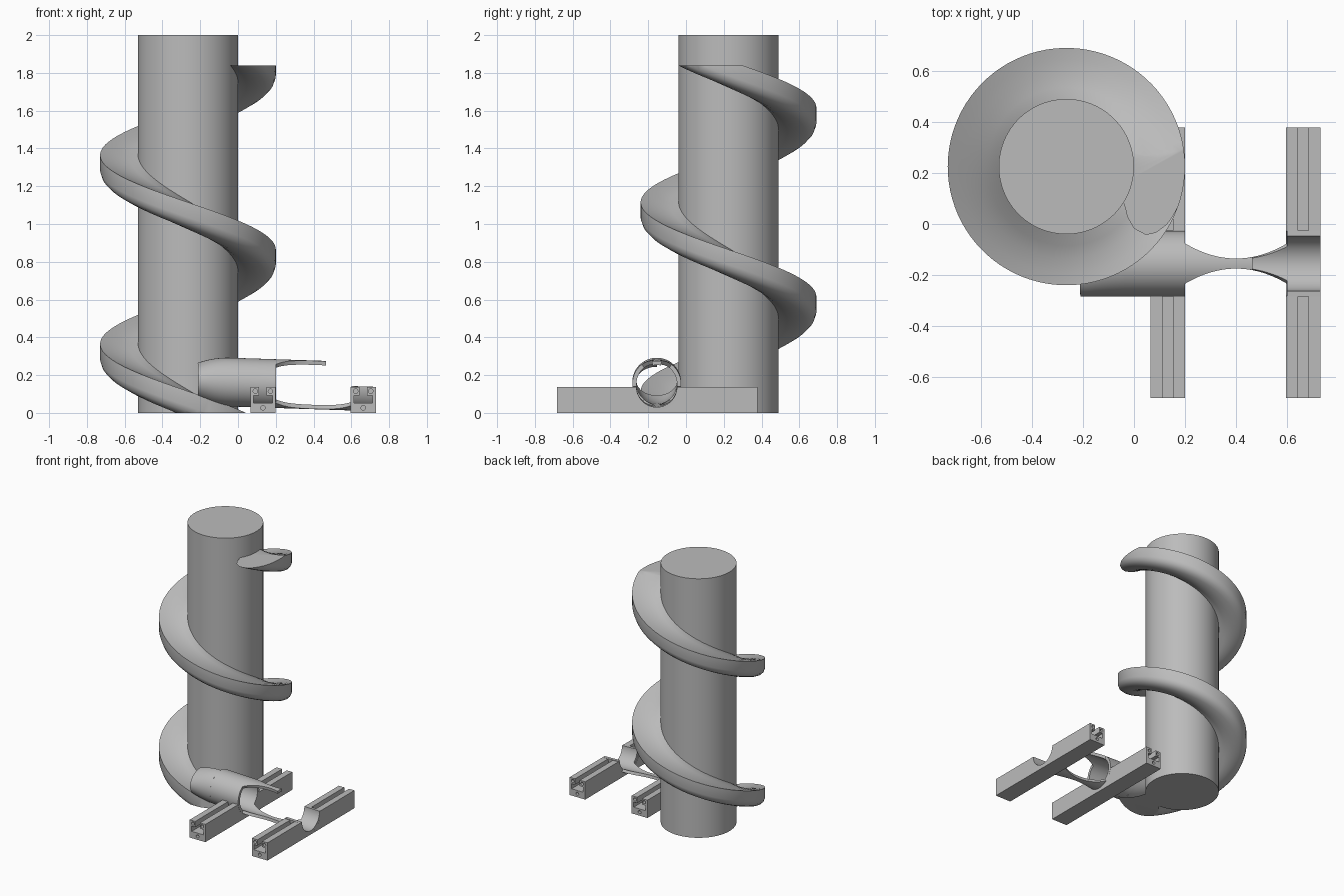
import bpy, bmesh, math
from math import sin, cos, asin, pi, radians

cube = bpy.data.objects.get("Cube")
if cube:
    bpy.data.objects.remove(cube)

grey = bpy.data.materials.new("plain grey")
grey.use_nodes = True
colour = (0.5, 0.5, 0.5, 1)
grey.diffuse_color = colour
grey.node_tree.nodes["Principled BSDF"].inputs["Base Color"].default_value = colour

CX, CY, R = -0.265, 0.225, 0.265      # column axis and radius
TY = -0.155                           # pipe axis in y


def pick(ob):
    bpy.ops.object.select_all(action='DESELECT')
    ob.select_set(True)
    bpy.context.view_layer.objects.active = ob


def finish(name, bm):
    bmesh.ops.recalc_face_normals(bm, faces=bm.faces)
    mesh = bpy.data.meshes.new(name)
    bm.to_mesh(mesh)
    bm.free()
    ob = bpy.data.objects.new(name, mesh)
    bpy.context.collection.objects.link(ob)
    mesh.materials.append(grey)
    return ob


def smooth(ob):
    pick(ob)
    bpy.ops.object.shade_smooth_by_angle(angle=radians(32))


def grid(bm, rows, closed=False):
    """Skin a list of point rows."""
    rows = [[bm.verts.new(p) for p in row] for row in rows]
    n = len(rows[0])
    for a, b in zip(rows, rows[1:]):
        for i in range(n if closed else n - 1):
            j = (i + 1) % n
            bm.faces.new((a[i], a[j], b[j], b[i]))


def cylinder(name, r, centre, length, axis, sides=64):
    bpy.ops.mesh.primitive_cylinder_add(vertices=sides, radius=r, depth=length, location=centre)
    ob = bpy.context.object
    ob.name = name
    if axis == 'X':
        ob.rotation_euler = (0, pi / 2, 0)
    elif axis == 'Y':
        ob.rotation_euler = (pi / 2, 0, 0)
    ob.data.materials.append(grey)
    return ob


# Central column
smooth(cylinder("column", R, (CX, CY, 1), 2, 'Z', 96))

# Spiral ramp: section (radius, height at angle zero), swept and trimmed level
section = [(0.25, 1.872), (R, 1.872), (0.31, 1.86), (0.36, 1.855), (0.42, 1.858),
           (0.465, 1.865), (0.465, 1.785), (0.455, 1.757), (0.435, 1.738), (0.41, 1.727),
           (0.36, 1.722), (0.31, 1.73), (R, 1.75), (0.25, 1.752)]
bm = bmesh.new()
rows = []
for deg in range(-48, 693, 4):
    a = radians(deg)
    rows.append([(CX + r * cos(a), CY + r * sin(a), z - deg / 360) for r, z in section])
grid(bm, rows, closed=True)
for height, up in ((1.84, 1), (0, -1)):
    cut = bmesh.ops.bisect_plane(bm, geom=bm.verts[:] + bm.edges[:] + bm.faces[:],
                                 plane_co=(0, 0, height), plane_no=(0, 0, up), clear_outer=True)
    edges = [e for e in cut["geom_cut"] if isinstance(e, bmesh.types.BMEdge)]
    bmesh.ops.edgeloop_fill(bm, edges=edges)
smooth(finish("spiral_ramp", bm))


# Pipe shells, slightly sloping along x; angle zero points up, positive to the back
def axis_height(x):
    return 0.155 - 0.033 * (x - 0.2)


def shell(name, x0, x1, span, steps=1, squash=lambda x: 1, n=48):
    bm = bmesh.new()
    rows = []
    for k in range(steps + 1):
        x = x0 + (x1 - x0) * k / steps
        a0, a1 = span(x)
        row = []
        for i in range(n + 1):
            a = a0 + (a1 - a0) * i / n
            row.append((x, TY + 0.118 * sin(a), axis_height(x) + 0.118 * squash(x) * cos(a)))
        rows.append(row)
    grid(bm, rows)
    bmesh.ops.remove_doubles(bm, verts=bm.verts, dist=0.0001)
    ob = finish(name, bm)
    mod = ob.modifiers.new("wall", 'SOLIDIFY')
    mod.thickness = 0.022
    mod.offset = 0
    pick(ob)
    bpy.ops.object.modifier_apply(modifier=mod.name)
    smooth(ob)


def strip(middle):
    # Narrow waist flaring towards both ends
    def span(x):
        t = (x - 0.4) / 0.2
        half = asin((0.02 + 0.06 * t * t) / 0.13)
        return middle - half, middle + half
    return span


shell("pipe_inlet", -0.21, -0.04, lambda x: (radians(80), radians(360)), 6,
      lambda x: 1 - 0.27 * ((-0.04 - x) / 0.17) ** 2)
shell("pipe_collar", -0.04, 0.2, lambda x: (0, 2 * pi))
shell("upper_arm", 0.195, 0.465, strip(0), 16, n=10)
shell("lower_arm", 0.195, 0.605, strip(pi), 24, n=10)
shell("pipe_trough", 0.6, 0.73, lambda x: (pi / 2, 3 * pi / 2))


# Slotted rails with a saddle for the pipe and screw holes in the ends
def subtract(ob, cutter):
    cutter.hide_render = True
    mod = ob.modifiers.new("cut", 'BOOLEAN')
    mod.operation = 'DIFFERENCE'
    mod.solver = 'EXACT'
    mod.object = cutter
    pick(ob)
    bpy.ops.object.modifier_apply(modifier=mod.name)
    bpy.data.objects.remove(cutter)


def rail(name, xc):
    half = [(0.067, 0), (0.067, 0.137), (0.02, 0.137), (0.02, 0.092), (0.05, 0.092), (0.05, 0.052)]
    outline = half + [(-x, z) for x, z in reversed(half)]
    bm = bmesh.new()
    rows = [[(xc + x, y, z) for x, z in outline] for y in (-0.682, 0.378)]
    grid(bm, rows, closed=True)
    bm.verts.ensure_lookup_table()
    n = len(outline)
    bm.faces.new(bm.verts[:n])
    bm.faces.new(bm.verts[n:])
    ob = finish(name, bm)
    subtract(ob, cylinder("saddle_cutter", 0.127, (xc, TY, axis_height(xc)), 0.3, 'X'))
    for y in (-0.682, 0.378):
        for dx, z in ((-0.04, 0.115), (0.04, 0.115), (0, 0.027)):
            subtract(ob, cylinder("hole_cutter", 0.012, (xc + dx, y, z), 0.08, 'Y', 16))
    smooth(ob)


rail("inner_rail", 0.132)
rail("outer_rail", 0.663)
